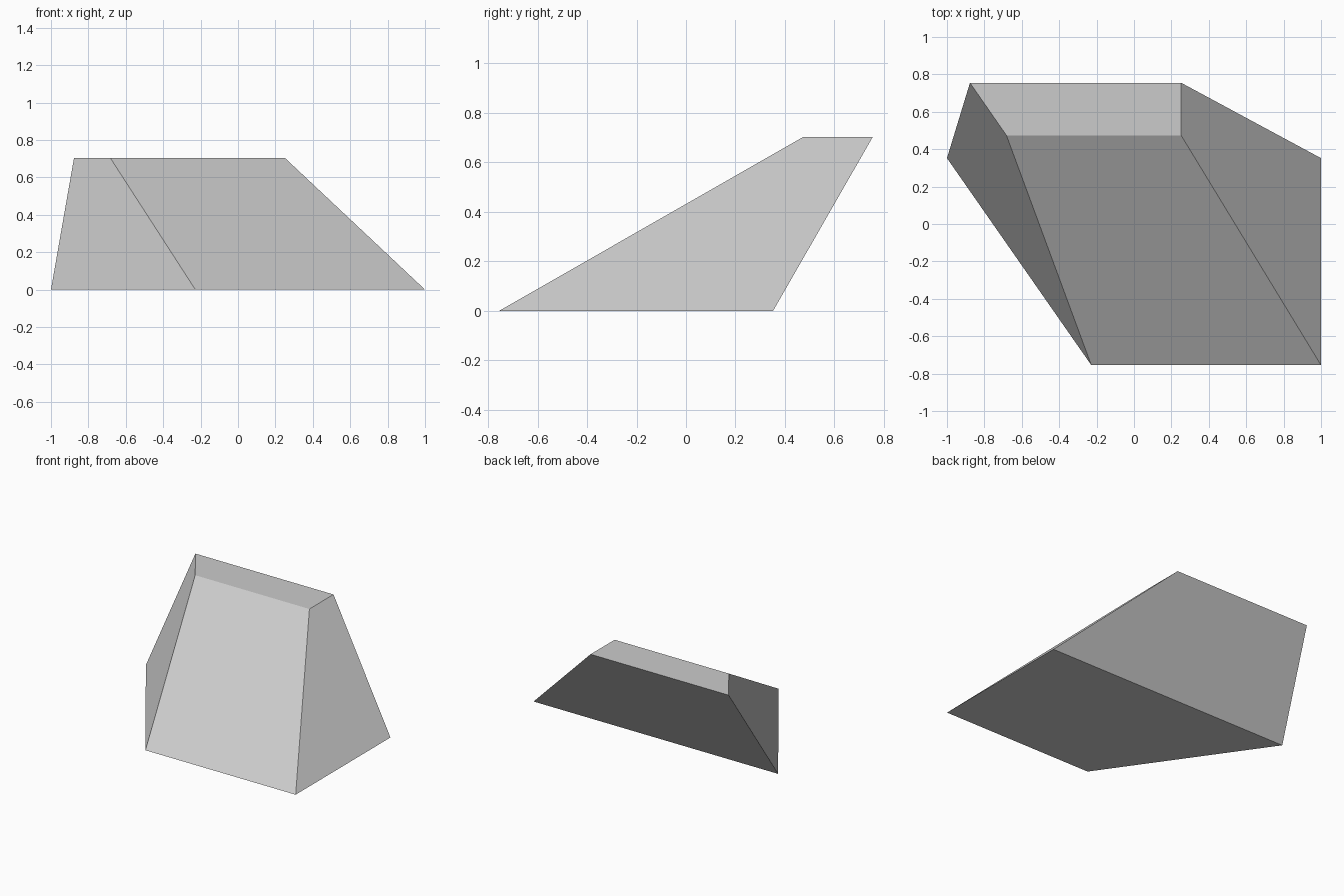
import bpy, bmesh

cube = bpy.data.objects.get("Cube")
if cube:
    bpy.data.objects.remove(cube, do_unlink=True)


def make_material(name, color):
    mat = bpy.data.materials.new(name)
    mat.use_nodes = True
    mat.diffuse_color = color
    mat.node_tree.nodes["Principled BSDF"].inputs["Base Color"].default_value = color
    return mat


def loft(name, base, top, height, mat):
    """Solid between a base outline on the ground and a top outline."""
    bm = bmesh.new()
    low = [bm.verts.new((x, y, 0)) for x, y in base]
    high = [bm.verts.new((x, y, height)) for x, y in top]
    bm.faces.new(reversed(low))
    bm.faces.new(high)
    count = len(base)
    for i in range(count):
        j = (i + 1) % count
        bm.faces.new((low[i], low[j], high[j], high[i]))
    bmesh.ops.recalc_face_normals(bm, faces=bm.faces)
    mesh = bpy.data.meshes.new(name)
    bm.to_mesh(mesh)
    bm.free()
    mesh.materials.append(mat)
    obj = bpy.data.objects.new(name, mesh)
    bpy.context.collection.objects.link(obj)
    return obj


# Leaning block with a sloped front, overhanging back and slanted sides
light_grey = make_material("light_grey", (0.6, 0.6, 0.6, 1))
base_outline = [(-1, 0.352), (-0.228, -0.755), (1, -0.755), (1, 0.352)]
top_outline = [(-0.877, 0.755), (-0.682, 0.474), (0.252, 0.474), (0.252, 0.755)]
loft("leaning_block", base_outline, top_outline, 0.703, light_grey)
